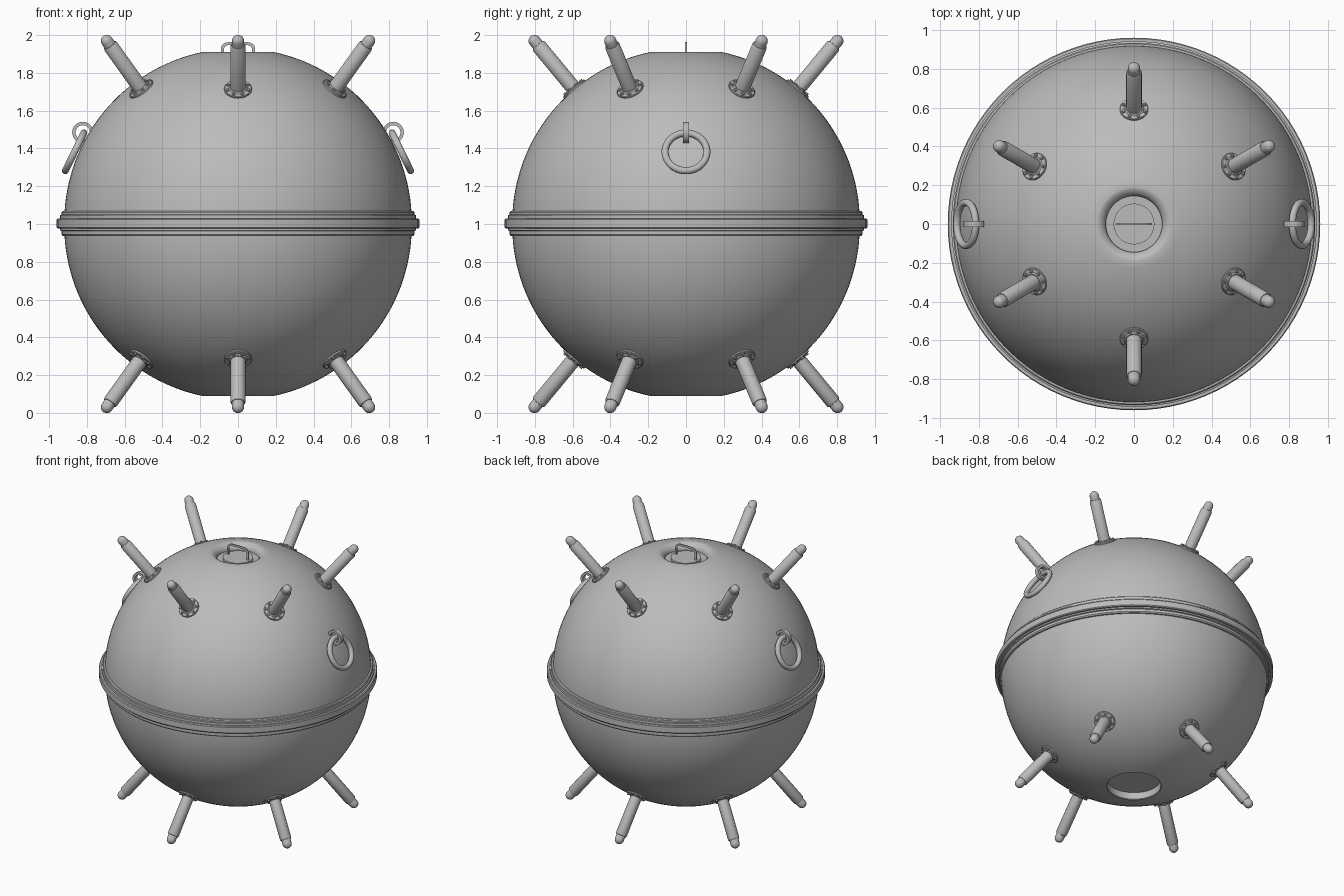
import bpy, bmesh, math
from mathutils import Matrix, Vector

if "Cube" in bpy.data.objects:
    bpy.data.objects.remove(bpy.data.objects["Cube"])

steel = bpy.data.materials.new("grey_steel")
steel.diffuse_color = (0.5, 0.5, 0.5, 1)
steel.use_nodes = True
steel.node_tree.nodes["Principled BSDF"].inputs["Base Color"].default_value = steel.diffuse_color


def finish(name, bm, matrix=Matrix(), angle=35):
    bmesh.ops.remove_doubles(bm, verts=bm.verts, dist=1e-5)
    bmesh.ops.recalc_face_normals(bm, faces=bm.faces)
    me = bpy.data.meshes.new(name)
    bm.to_mesh(me)
    bm.free()
    me.shade_smooth()
    me.set_sharp_from_angle(angle=math.radians(angle))
    me.materials.append(steel)
    ob = bpy.data.objects.new(name, me)
    ob.matrix_world = matrix
    bpy.context.collection.objects.link(ob)
    return ob


def add_lathe(bm, profile, segs, closed=False, offset=(0, 0, 0)):
    """Revolve (radius, height) points around z."""
    o = Vector(offset)
    rings = []
    for i in range(segs):
        a = 2 * math.pi * i / segs
        rings.append([bm.verts.new(o + Vector((r * math.cos(a), r * math.sin(a), z)))
                      for r, z in profile])
    n = len(profile)
    for i in range(segs):
        p, q = rings[i], rings[(i + 1) % segs]
        for j in range(n if closed else n - 1):
            k = (j + 1) % n
            bm.faces.new((p[j], q[j], q[k], p[k]))


def lathe(name, profile, segs=32, matrix=Matrix(), closed=False):
    bm = bmesh.new()
    add_lathe(bm, profile, segs, closed)
    return finish(name, bm, matrix)


def radial(azimuth, elevation, dist):
    """Frame on the sphere whose z axis points outward."""
    a, e = math.radians(azimuth), math.radians(elevation)
    d = Vector((math.cos(e) * math.cos(a), math.cos(e) * math.sin(a), math.sin(e)))
    return Matrix.Translation(Vector((0, 0, 1)) + d * dist) @ d.to_track_quat('Z', 'Y').to_matrix().to_4x4()


# Hull: two hemispheres, recessed bottom plate and dished top hatch well
R, LIP = 0.92, 0.19
end = math.acos(LIP / R)
arc = [(R * math.cos(end * i / 30), R * math.sin(end * i / 30)) for i in range(31)]
hull = [(0, 0.145), (0.185, 0.145), (0.185, 0.094)]
hull += [(r, 0.99 - z) for r, z in reversed(arc)]
hull += [(r, 1.01 + z) for r, z in arc]
hull += [(0.18, 1.908), (0.165, 1.9), (0.153, 1.888), (0.145, 1.873), (0.145, 1.86), (0, 1.86)]
lathe("hull", hull, 96)

# Bolted belt around the equator
lathe("equator_belt", [(0.90, 0.935), (0.928, 0.937), (0.934, 0.945), (0.934, 0.963),
                       (0.942, 0.966), (0.942, 0.976), (0.955, 0.976), (0.96, 0.982),
                       (0.96, 1.024), (0.955, 1.03), (0.942, 1.03), (0.942, 1.047),
                       (0.934, 1.05), (0.934, 1.062), (0.928, 1.068), (0.90, 1.07)],
      96, closed=True)

# Hatch cover and its flat bail handle
lathe("hatch_cover", [(0, 1.85), (0.105, 1.85), (0.105, 1.876), (0, 1.876)], 48)
bm = bmesh.new()
path = [(-1, 0)] + [(-math.copysign(abs(math.cos(t)) ** 0.5, math.cos(t)), 0.5 + 0.5 * math.sin(t) ** 0.6)
                    for t in [math.pi * i / 16 for i in range(1, 16)]] + [(1, 0)]
sections = []
for u, v in path:
    xo, zo, xi, zi = 0.09 * u, 1.87 + 0.094 * v, 0.076 * u, 1.87 + 0.08 * v
    sections.append([bm.verts.new(c) for c in
                     ((xo, -0.004, zo), (xo, 0.004, zo), (xi, 0.004, zi), (xi, -0.004, zi))])
for p, q in zip(sections, sections[1:]):
    for j in range(4):
        k = (j + 1) % 4
        bm.faces.new((p[j], p[k], q[k], q[j]))
bm.faces.new(sections[0])
bm.faces.new(sections[-1])
finish("hatch_handle", bm)

# Contact horns: six above and six below, each with a bolted flange
dome = [(0.032 * math.cos(math.pi / 2 * i / 6), 1.258 + 0.032 * math.sin(math.pi / 2 * i / 6))
        for i in range(7)]
horn = [(0, 0.88), (0.04, 0.88), (0.04, 1.222), (0.035, 1.23), (0.032, 1.231)] + dome
flange = [(0, 0.89), (0.073, 0.89), (0.073, 0.931), (0.07, 0.935), (0.052, 0.937),
          (0.046, 0.943), (0, 0.943)]
bolt = [(0, 0.925), (0.009, 0.925), (0.009, 0.942), (0.006, 0.945), (0, 0.945)]
for side, elev in (("upper", 50.4), ("lower", -50.4)):
    for i in range(6):
        m = radial(30 + 60 * i, elev, 0)
        lathe(f"{side}_horn_{i + 1}", horn, 28, m)
        lathe(f"{side}_horn_flange_{i + 1}", flange, 32, m)
        bm = bmesh.new()
        for b in range(8):
            a = math.pi * (b + 0.5) / 4
            add_lathe(bm, bolt, 8, offset=(0.059 * math.cos(a), 0.059 * math.sin(a), 0))
        finish(f"{side}_horn_bolts_{i + 1}", bm, m)

# Lifting rings and the eyes that hold them, left and right
tube = [(0.111 + 0.0185 * math.cos(2 * math.pi * i / 14), 0.0185 * math.sin(2 * math.pi * i / 14))
        for i in range(14)]
eye = [(0.056, -0.016), (0.056, 0.016), (0.038, 0.016), (0.038, -0.016)]
for name, s in (("right", 1), ("left", -1)):
    az = 0 if s > 0 else 180
    tilt = math.radians(26)
    n = Vector((s * math.cos(tilt), 0, math.sin(tilt)))
    lathe(f"{name}_lifting_ring", tube, 48,
          Matrix.Translation((s * 0.865, 0, 1.382)) @ n.to_track_quat('Z', 'Y').to_matrix().to_4x4(),
          closed=True)
    lathe(f"{name}_ring_eye", eye, 32,
          Matrix.Translation((s * 0.822, 0, 1.485)) @ Matrix.Rotation(math.pi / 2, 4, 'X'),
          closed=True)
